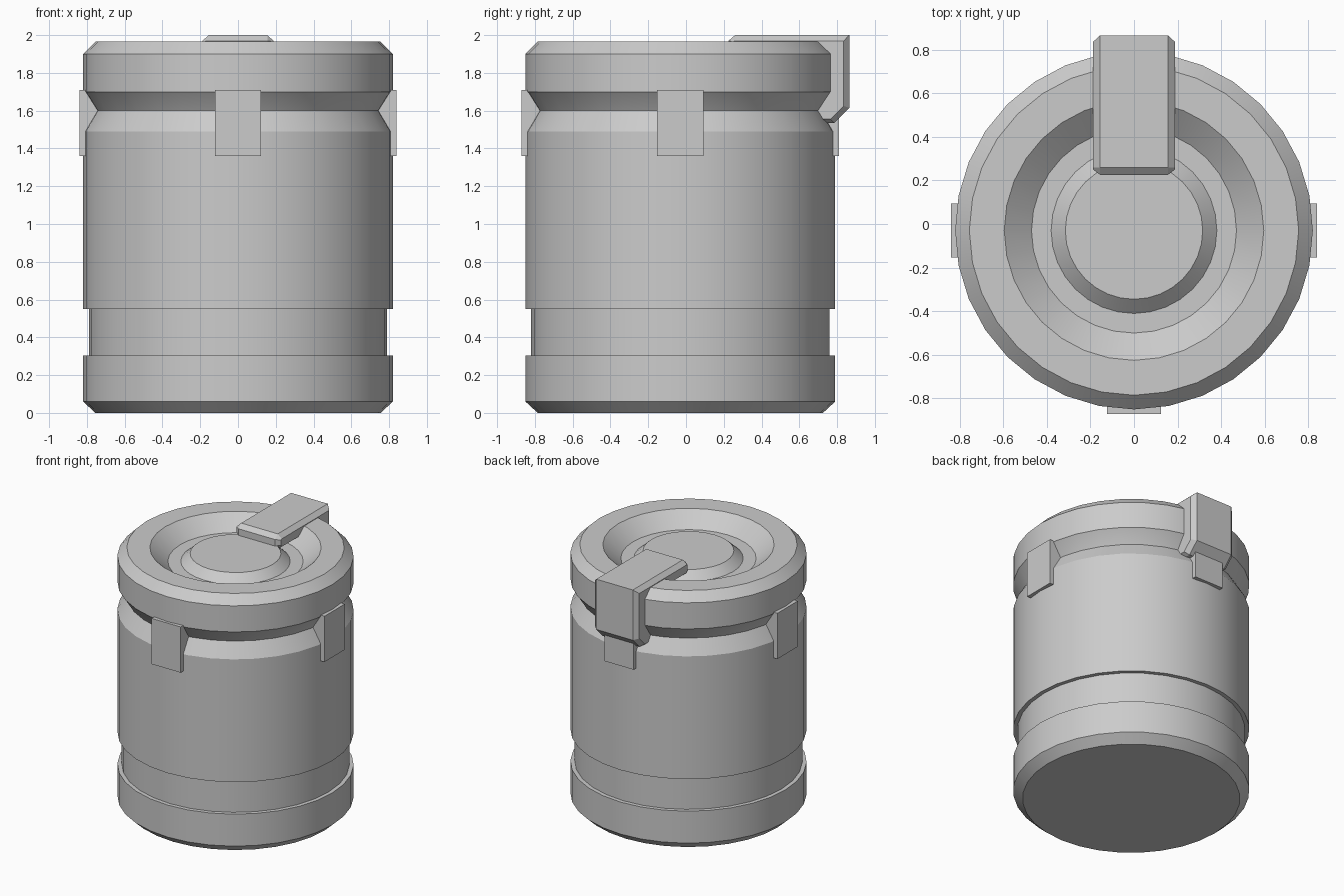
import bpy, bmesh, math

if "Cube" in bpy.data.objects:
    bpy.data.objects.remove(bpy.data.objects["Cube"])

CY = -0.03      # canister axis
SIDES = 32


def finish(name, bm, smooth=False):
    bmesh.ops.recalc_face_normals(bm, faces=bm.faces)
    me = bpy.data.meshes.new(name)
    bm.to_mesh(me)
    bm.free()
    ob = bpy.data.objects.new(name, me)
    bpy.context.collection.objects.link(ob)
    if smooth:
        bpy.ops.object.select_all(action='DESELECT')
        ob.select_set(True)
        bpy.context.view_layer.objects.active = ob
        bpy.ops.object.shade_smooth_by_angle(angle=math.radians(25))
    return ob


def loft(name, rings, smooth=False):
    """Join equal-length point rings and cap both ends."""
    bm = bmesh.new()
    loops = [[bm.verts.new(p) for p in ring] for ring in rings]
    n = len(loops[0])
    for a, b in zip(loops, loops[1:]):
        for i in range(n):
            j = (i + 1) % n
            bm.faces.new((a[i], a[j], b[j], b[i]))
    bm.faces.new(loops[0])
    bm.faces.new(loops[-1])
    return finish(name, bm, smooth)


def circle(r, z):
    angles = [2 * math.pi * i / SIDES for i in range(SIDES)]
    return [(r * math.cos(a), CY + r * math.sin(a), z) for a in angles]


# Canister: base, recessed band, body, neck groove, lid with dished button
profile = [(0.755, 0), (0.82, 0.06), (0.82, 0.305), (0.79, 0.305),
           (0.79, 0.55), (0.82, 0.55), (0.82, 1.49), (0.755, 1.60),
           (0.815, 1.695), (0.82, 1.70), (0.82, 1.90), (0.755, 1.965),
           (0.595, 1.965), (0.47, 1.86), (0.38, 1.86), (0.315, 1.92)]
profile[6:7] = [(0.82, 1.49)]
loft("canister", [circle(r, z) for r, z in profile], smooth=True)

# Four tabs bridging the groove
for k, side in enumerate(("front", "right", "back", "left")):
    a = math.radians(-90 + 90 * k)
    c, s = math.cos(a), math.sin(a)
    rings = []
    for z in (1.36, 1.71):
        corners = [(0.72, -0.123), (0.84, -0.123), (0.84, 0.123), (0.72, 0.123)]
        rings.append([(r * c - t * s, CY + r * s + t * c, z) for r, t in corners])
    loft(side + "_tab", rings)

# Chamfered hinge strap folded over the back of the lid
outer = [(0.26, 2.0), (0.865, 2.0), (0.865, 1.615), (0.785, 1.535),
         (0.70, 1.535), (0.70, 1.89), (0.255, 1.89), (0.225, 1.92), (0.225, 1.97)]
inset = [(0.26, 1.97), (0.835, 1.97), (0.835, 1.625), (0.765, 1.555),
         (0.70, 1.555), (0.70, 1.91), (0.265, 1.91), (0.25, 1.925), (0.25, 1.965)]
sections = [(-0.188, inset), (-0.155, outer), (0.155, outer), (0.188, inset)]
loft("hinge_strap", [[(x, y, z) for y, z in sec] for x, sec in sections])
